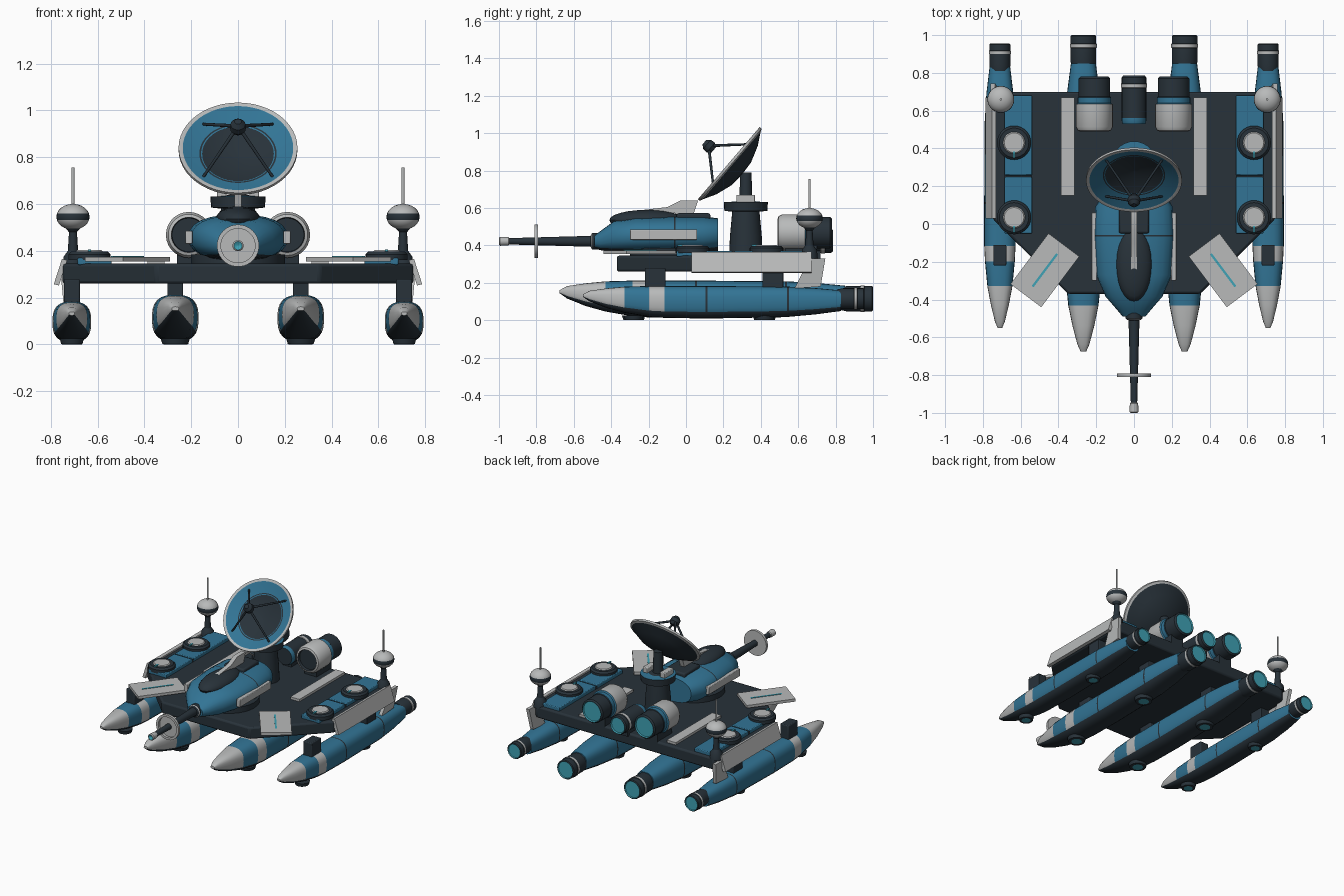
import bpy, bmesh, math
from mathutils import Vector

old = bpy.data.objects.get("Cube")
if old:
    bpy.data.objects.remove(old, do_unlink=True)

COLOURS = {"hull_blue": (0.032, 0.175, 0.30), "charcoal": (0.021, 0.032, 0.042),
           "pale_grey": (0.48, 0.49, 0.49), "glow_teal": (0.05, 0.36, 0.46)}
MATS = []
for label, rgb in COLOURS.items():
    m = bpy.data.materials.new(label)
    m.use_nodes = True
    m.diffuse_color = (*rgb, 1)
    m.node_tree.nodes["Principled BSDF"].inputs["Base Color"].default_value = (*rgb, 1)
    MATS.append(m)
BLUE, DARK, PALE, TEAL = range(4)


def finish(name, bm, bevel=0.0):
    bmesh.ops.remove_doubles(bm, verts=bm.verts, dist=0.0002)
    bmesh.ops.recalc_face_normals(bm, faces=bm.faces)
    mesh = bpy.data.meshes.new(name)
    bm.to_mesh(mesh)
    bm.free()
    for m in MATS:
        mesh.materials.append(m)
    ob = bpy.data.objects.new(name, mesh)
    bpy.context.collection.objects.link(ob)
    bpy.ops.object.select_all(action='DESELECT')
    ob.select_set(True)
    bpy.context.view_layer.objects.active = ob
    bpy.ops.object.shade_smooth_by_angle(angle=math.radians(32))
    if bevel:
        mod = ob.modifiers.new("edge_bevel", 'BEVEL')
        mod.width = bevel
        mod.segments = 2
    return ob


def skin(bm, rings, colour):
    """Bridge rings of points; colour(i, k) picks the material of each face."""
    rows = [[bm.verts.new(p) for p in ring] for ring in rings]
    n = len(rows[0])
    for i in range(len(rows) - 1):
        for k in range(n):
            j = (k + 1) % n
            f = bm.faces.new((rows[i][k], rows[i][j], rows[i + 1][j], rows[i + 1][k]))
            f.material_index = colour(i, k)
    for i, row in ((0, rows[0]), (len(rows) - 2, rows[-1])):
        bm.faces.new(row).material_index = colour(i, n // 4)


def lathe(name, profile, loc, axis=(0, 0, 1), n=28):
    """Turn (radius, height, colour of the band above) about an axis."""
    bm = bmesh.new()
    rings = [[(max(r, 0.001) * math.cos(k * math.tau / n),
               max(r, 0.001) * math.sin(k * math.tau / n), h)
              for k in range(n)] for r, h, c in profile]
    skin(bm, rings, lambda i, k: profile[i][2])
    ob = finish(name, bm)
    ob.rotation_mode = 'QUATERNION'
    ob.rotation_quaternion = Vector((0, 0, 1)).rotation_difference(Vector(axis))
    ob.location = loc
    return ob


def rod(name, a, b, r, colour=DARK, r2=None):
    a, b = Vector(a), Vector(b)
    r2 = r if r2 is None else r2
    return lathe(name, [(r, 0, colour), (r2, (b - a).length, colour)], a, b - a, 14)


def loft(name, x, rings, power, keel, n=24):
    """Superellipse loft along y from (y, half width, top, bottom, colour)."""
    bm = bmesh.new()
    pts = []
    for y, w, top, bot, c in rings:
        ring = []
        for k in range(n):
            a = k * math.tau / n
            e = [math.copysign(abs(t) ** (2 / power), t) for t in (math.cos(a), math.sin(a))]
            ring.append((x + w * e[0], y, (top + bot) / 2 + (top - bot) / 2 * e[1]))
        pts.append(ring)
    low = lambda k: math.sin((k + 0.5) * math.tau / n) < keel
    skin(bm, pts, lambda i, k: DARK if low(k) else rings[i][4])
    return finish(name, bm)


def prism(name, points, push, colour, bevel=0.0):
    bm = bmesh.new()
    f = bm.faces.new([bm.verts.new(p) for p in points])
    ext = bmesh.ops.extrude_face_region(bm, geom=[f])["geom"]
    bmesh.ops.translate(bm, vec=push, verts=[v for v in ext if isinstance(v, bmesh.types.BMVert)])
    bm.faces.new([v for v in f.verts]) if not f.is_valid else None
    for face in bm.faces:
        face.material_index = colour
    return finish(name, bm, bevel)


def box(name, x, y, z, colour, bevel=0.0):
    pts = [(x[0], y[0], z[0]), (x[1], y[0], z[0]), (x[1], y[1], z[0]), (x[0], y[1], z[0])]
    return prism(name, pts, (0, 0, z[1] - z[0]), colour, bevel)


# Main deck
half = [(0.35, -0.37), (0.75, 0.03), (0.75, 0.66), (0.71, 0.70)]
outline = half + [(-x, y) for x, y in reversed(half)]
prism("deck", [(x, y, 0.26) for x, y in outline], (0, 0, 0.085), DARK, 0.012)


def pontoon(side, x, start, end, w, top, tail, r):
    nose = end - start
    # (fraction of length, width, height of top, height of bottom, colour)
    shape = [(0, 0.15, 0.76, 0.68, PALE), (0.025, 0.32, 0.86, 0.55, PALE),
             (0.09, 0.58, 0.93, 0.36, PALE), (0.16, 0.8, 0.98, 0.22, BLUE),
             (0.255, 0.95, 1, 0.1, PALE), (0.315, 1, 1, 0.07, BLUE),
             (0.475, 1, 1, 0.05, DARK), (0.482, 1, 1, 0.05, BLUE),
             (0.79, 0.97, 0.98, 0.09, DARK), (0.797, 0.96, 0.98, 0.1, BLUE),
             (0.9, 0.86, 0.94, 0.17, BLUE), (1, 0.66, 0.87, 0.27, BLUE)]
    loft(side + "_pontoon", x, [(start + f * nose, w * a, top * t, top * b, c)
                                for f, a, t, b, c in shape], 2.7, -0.5)
    h = tail - end
    lathe(side + "_pontoon_nozzle", [(r * 0.9, -0.02, DARK), (r, 0.01, DARK),
          (r, h * 0.55, PALE), (r * 1.05, h * 0.56, PALE), (r * 1.05, h * 0.68, DARK),
          (r, h * 0.7, DARK), (r, h - 0.005, DARK), (r * 0.9, h, TEAL),
          (r * 0.85, h - 0.008, TEAL), (0, h - 0.008, TEAL)], (x, end, 0.115), (0, 1, 0))
    for y in (-0.28, 0.42):
        lathe(side + "_lift_pad", [(0, 0, TEAL), (w * 0.36, 0, DARK), (w * 0.55, 0.001, DARK),
              (w * 0.62, 0.025, DARK)], (x, y, 0))
    for y in (-0.165, 0.465):
        box(side + "_strut", (x - 0.034, x + 0.034), (y - 0.055, y + 0.055),
            (0.14, 0.28), DARK, 0.006)


for s, side in ((1, "left"), (-1, "right")):
    pontoon(side + "_outer", s * 0.71, -0.55, 0.83, 0.083, 0.183, 0.955, 0.056)
    pontoon(side + "_inner", s * 0.268, -0.675, 0.85, 0.1, 0.212, 1.0, 0.068)

    # Sloping side armour and rear fin
    prism(side + "_side_panel", [(s * 0.752, 0.03, 0.365), (s * 0.787, 0.03, 0.257),
          (s * 0.787, 0.67, 0.257), (s * 0.752, 0.67, 0.365)], (-s * 0.022, 0, -0.005), PALE)
    prism(side + "_rear_fin", [(s * 0.72, 0.58, 0.17), (s * 0.72, 0.72, 0.18),
          (s * 0.735, 0.745, 0.33), (s * 0.735, 0.66, 0.33)], (s * 0.025, 0, 0), PALE)

    # Deck plating and round hatches
    xs = sorted((s * 0.54, s * 0.685))
    for y in ((-0.05, 0.248), (0.258, 0.68)):
        box(side + "_deck_pad", xs, y, (0.34, 0.37), BLUE, 0.005)
    box(side + "_pad_seam", xs, (0.24, 0.27), (0.34, 0.364), DARK)
    box(side + "_deck_strip", sorted((s * 0.315, s * 0.387)), (0.15, 0.67), (0.34, 0.362), PALE)
    for y in (0.035, 0.43):
        lathe(side + "_hatch", [(0.09, 0.36, DARK), (0.09, 0.385, DARK), (0.078, 0.397, DARK),
              (0.058, 0.397, PALE), (0.052, 0.403, PALE), (0, 0.403, PALE)], (s * 0.635, y, 0))
        box(side + "_hatch_mark", (s * 0.635 - 0.006, s * 0.635 + 0.006), (y - 0.08, y - 0.045),
            (0.398, 0.406), TEAL)

    # Angled bow plate with a glowing slot
    for part, a, b, z, c in (("bow_plate", 0.168, 0.102, (-0.01, 0.01), PALE),
                             ("bow_slot", 0.108, 0.006, (0.005, 0.013), TEAL)):
        ob = box(side + "_" + part, (-a, a), (-b, b), z, c)
        ob.location = (s * 0.472, -0.245, 0.364)
        ob.rotation_euler.z = math.atan2(0.8, -s * 0.6)

    # Corner mast with a sensor ball
    lathe(side + "_mast", [(0.045, 0.33, DARK), (0.04, 0.375, DARK), (0.022, 0.4, DARK),
          (0.017, 0.48, DARK), (0.035, 0.5, DARK)], (s * 0.705, 0.66, 0))
    ball = [(0.071 * math.cos(a), 0.545 + 0.055 * math.sin(a), DARK if -0.3 < a < 0.02 else PALE)
            for a in (math.radians(d) for d in range(-90, 91, 15))]
    lathe(side + "_sensor_ball", ball, (s * 0.705, 0.66, 0))
    rod(side + "_aerial", (s * 0.705, 0.66, 0.59), (s * 0.705, 0.66, 0.755), 0.006, PALE)

    # Large stern engine and turret side strip
    lathe(side + "_engine", [(0, 0.51, DARK), (0.072, 0.51, DARK), (0.075, 0.49, PALE),
          (0.088, 0.495, PALE), (0.098, 0.515, PALE), (0.098, 0.635, BLUE), (0.088, 0.64, BLUE),
          (0.088, 0.67, DARK), (0.084, 0.675, DARK), (0.084, 0.77, DARK), (0.074, 0.78, TEAL),
          (0.07, 0.77, TEAL), (0, 0.77, TEAL)], (s * 0.21, 0, 0.468), (0, 1, 0))
    box(side + "_engine_mount", (s * 0.21 - 0.05, s * 0.21 + 0.05), (0.53, 0.7), (0.33, 0.42), DARK)
    box(side + "_turret_strip", sorted((s * 0.195, s * 0.224)), (-0.3, 0.06), (0.43, 0.485), PALE, 0.004)

# Centre stern engine
lathe("centre_engine", [(0, 0.53, DARK), (0.06, 0.53, BLUE), (0.065, 0.545, BLUE),
      (0.065, 0.56, DARK), (0.065, 0.72, PALE), (0.068, 0.722, PALE), (0.068, 0.742, DARK),
      (0.065, 0.745, DARK), (0.065, 0.775, DARK), (0.058, 0.785, TEAL), (0.053, 0.775, TEAL),
      (0, 0.775, TEAL)], (0, 0, 0.425), (0, 1, 0))
box("centre_engine_mount", (-0.035, 0.035), (0.56, 0.72), (0.33, 0.39), DARK)

# Turret cabin
lathe("turret_ring", [(0.2, 0.34, DARK), (0.2, 0.385, DARK)], (0, -0.1, 0))
loft("turret", 0, [(-0.49, 0.06, 0.452, 0.385, BLUE), (-0.46, 0.085, 0.475, 0.375, BLUE),
     (-0.385, 0.15, 0.53, 0.362, BLUE), (-0.27, 0.2, 0.55, 0.358, BLUE),
     (-0.065, 0.212, 0.555, 0.358, DARK), (-0.057, 0.212, 0.555, 0.358, BLUE),
     (0.09, 0.205, 0.555, 0.358, BLUE), (0.17, 0.16, 0.545, 0.37, BLUE)], 2.4, -0.75)
bm = bmesh.new()
bmesh.ops.create_uvsphere(bm, u_segments=24, v_segments=12, radius=1)
bmesh.ops.scale(bm, vec=(0.095, 0.2, 0.055), verts=bm.verts)
bmesh.ops.translate(bm, vec=(0, -0.21, 0.535), verts=bm.verts)
for f in bm.faces:
    f.material_index = DARK
finish("canopy", bm)
box("turret_spine", (-0.08, 0.08), (-0.05, 0.13), (0.53, 0.572), DARK, 0.01)
prism("crest_fin", [(-0.016, -0.27, 0.585), (-0.016, -0.1, 0.605), (-0.016, -0.03, 0.64),
      (-0.016, 0.065, 0.64), (-0.016, 0.04, 0.565), (-0.016, -0.1, 0.575)], (0.032, 0, 0), PALE)

# Cannon
Z = 0.422
lathe("cannon", [(0.045, 0.44, DARK), (0.045, 0.5, PALE), (0.04, 0.505, DARK), (0.029, 0.51, DARK),
      (0.017, 0.945, PALE), (0.022, 0.95, PALE), (0.024, 0.995, PALE), (0.018, 1, TEAL),
      (0, 0.99, TEAL)], (0, 0, Z), (0, -1, 0))
lathe("cannon_ring", [(0.073, -0.009, PALE), (0.09, -0.009, PALE), (0.09, 0.009, PALE),
      (0.073, 0.009, PALE), (0.073, -0.009, PALE)], (0, -0.8, Z), (0, -1, 0), 40)

# Dish pedestal
lathe("dish_pedestal", [(0.09, 0.34, DARK), (0.085, 0.45, DARK), (0.073, 0.58, DARK),
      (0.115, 0.585, DARK), (0.118, 0.632, BLUE), (0.06, 0.634, DARK), (0.035, 0.64, DARK),
      (0.03, 0.79, DARK)], (0, 0.32, 0))
for s in (-1, 1):
    box("dish_bracket", (s * 0.07 - 0.02, s * 0.07 + 0.02), (0.27, 0.37), (0.63, 0.67), PALE, 0.005)

# Radar dish, feed horn and stays
C = Vector((0, 0.235, 0.835))
N = Vector((0, -0.76, 0.65)).normalized()
V = Vector((0, 0.65, 0.76)).normalized()
lathe("radar_dish", [(0, -0.085, DARK), (0.08, -0.08, DARK), (0.17, -0.05, DARK),
      (0.238, -0.012, PALE), (0.254, -0.006, PALE), (0.254, 0.008, PALE), (0.236, 0.006, BLUE),
      (0.165, -0.03, DARK), (0.158, -0.03, BLUE), (0.153, -0.032, DARK), (0.08, -0.055, DARK),
      (0, -0.062, DARK)], C, N, 48)
feed = C + N * 0.15
lathe("feed_horn", [(0.022, -0.035, DARK), (0.034, -0.015, DARK), (0.032, 0.012, DARK),
      (0.015, 0.03, DARK)], feed, N, 16)
for u in (-1, 1):
    for v in (-1, 1):
        foot = C + Vector((u * 0.15, 0, 0)) + V * v * 0.15 - N * 0.012
        rod("feed_stay", feed, foot, 0.008, DARK, 0.006)
